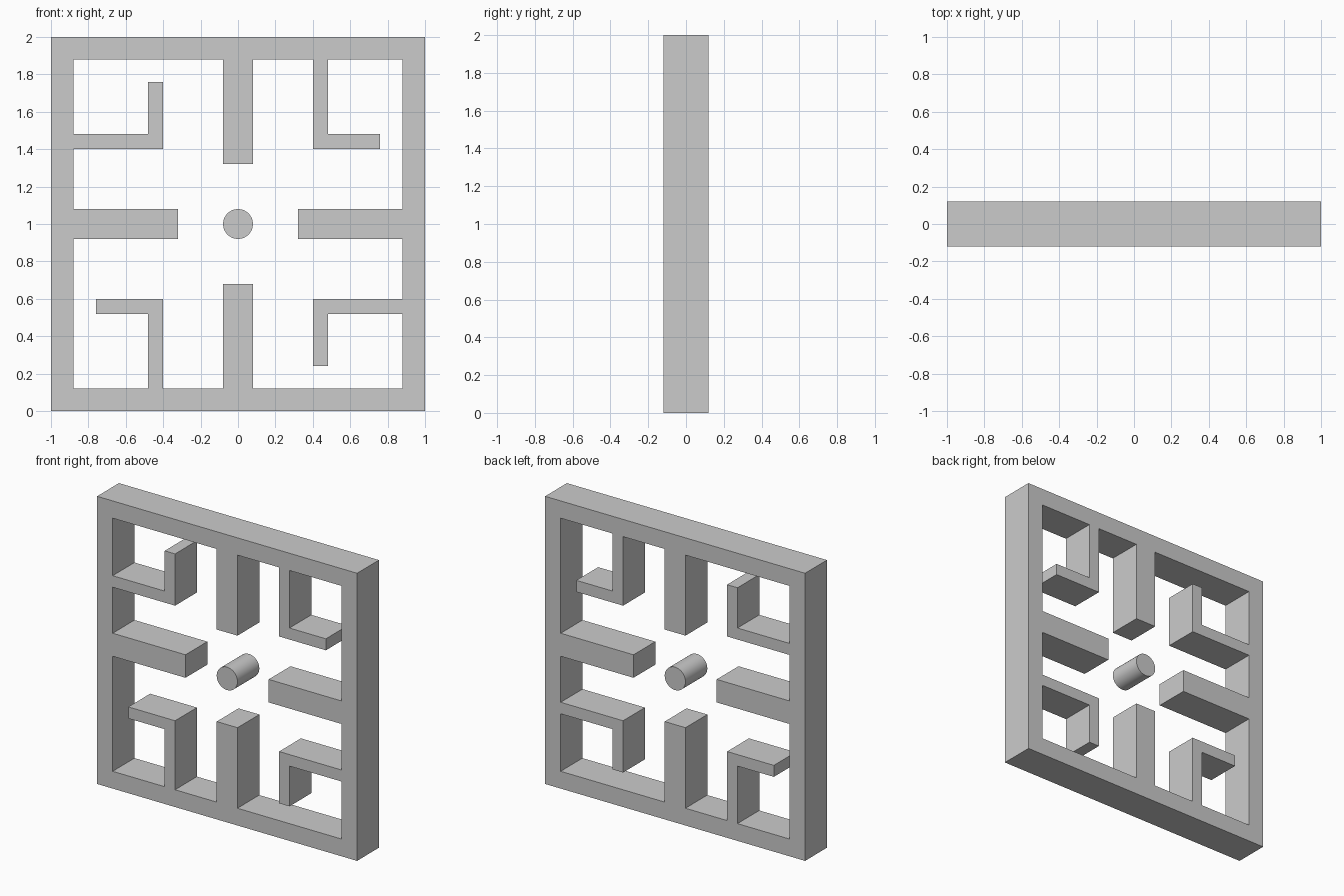
import bpy, bmesh, math
from mathutils import Vector

if "Cube" in bpy.data.objects:
    bpy.data.objects.remove(bpy.data.objects["Cube"])

DEPTH = 0.24
CENTRE_Z = 1.0


def four_way(points):
    """Repeat an x/z profile in four quarter turns about the panel centre."""
    loop = []
    for _ in range(4):
        loop += points
        points = [(z, -x) for x, z in points]
    return loop


def add_loop(bm, points):
    verts = [bm.verts.new((x, -DEPTH / 2, z + CENTRE_Z)) for x, z in points]
    for a, b in zip(verts, verts[1:] + verts[:1]):
        bm.edges.new((a, b))


def finish(bm, name):
    mesh = bpy.data.meshes.new(name)
    bm.to_mesh(mesh)
    bm.free()
    obj = bpy.data.objects.new(name, mesh)
    bpy.context.collection.objects.link(obj)
    return obj


# Lattice panel: square frame with one bar and one hook growing from each side
outer = four_way([(-1, 1)])
inner = four_way([
    (-0.88, 0.88),
    (-0.08, 0.88), (-0.08, 0.32), (0.08, 0.32), (0.08, 0.88),   # straight bar
    (0.40, 0.88), (0.40, 0.40), (0.76, 0.40),                   # hook
    (0.76, 0.48), (0.48, 0.48), (0.48, 0.88),
])
bm = bmesh.new()
add_loop(bm, outer)
add_loop(bm, inner)
bmesh.ops.triangle_fill(bm, use_beauty=True, edges=bm.edges[:])
res = bmesh.ops.extrude_face_region(bm, geom=bm.faces[:], use_keep_orig=True)
moved = [g for g in res["geom"] if isinstance(g, bmesh.types.BMVert)]
bmesh.ops.translate(bm, verts=moved, vec=Vector((0, DEPTH, 0)))
bmesh.ops.recalc_face_normals(bm, faces=bm.faces[:])
finish(bm, "lattice_frame")

# Round centre stud
bpy.ops.mesh.primitive_cylinder_add(
    vertices=32, radius=0.08, depth=DEPTH,
    location=(0, 0, CENTRE_Z), rotation=(math.pi / 2, 0, 0))
stud = bpy.context.object
stud.name = "centre_stud"
bpy.ops.object.shade_smooth_by_angle(angle=math.radians(30))
